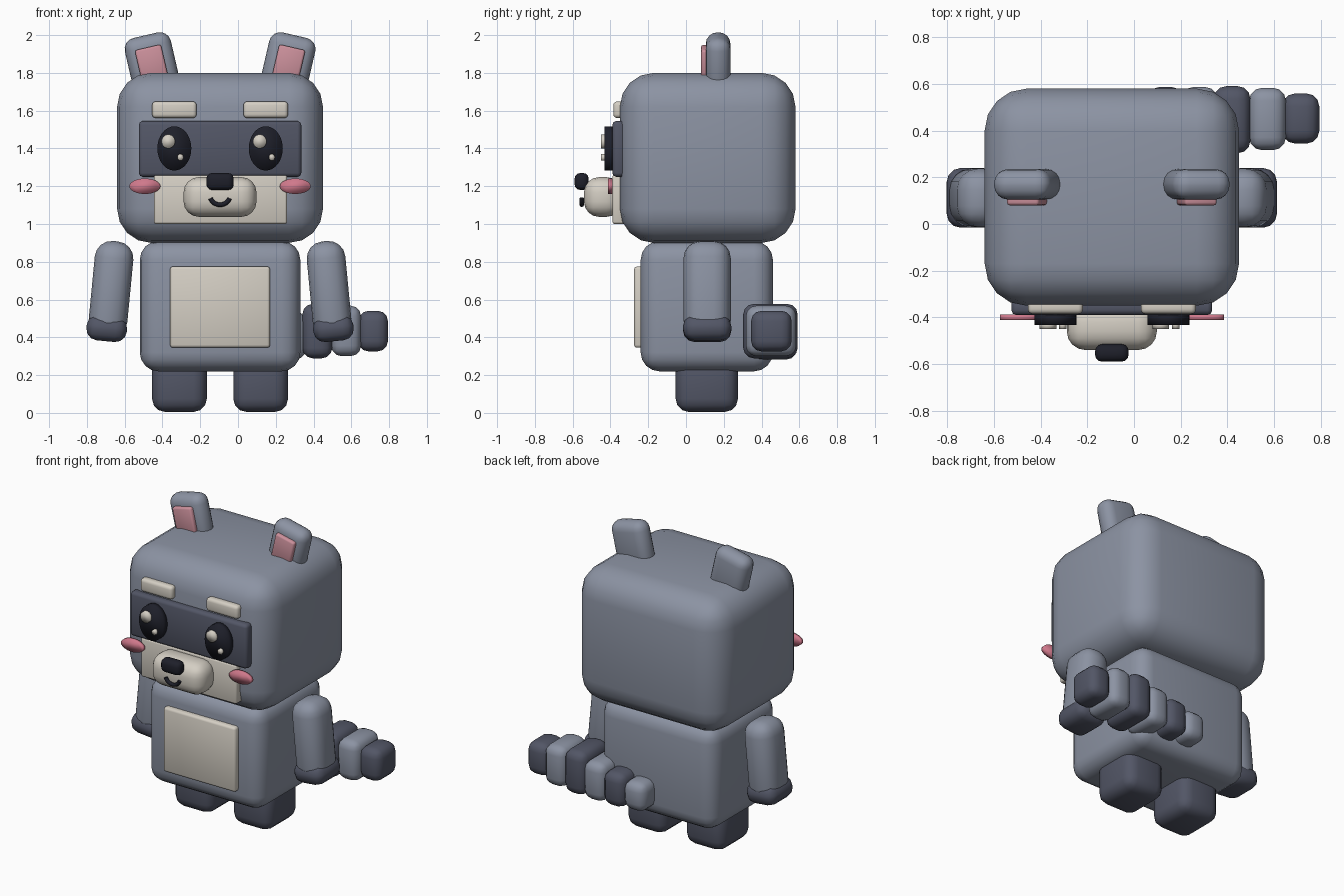
import bpy, math

if "Cube" in bpy.data.objects:
    bpy.data.objects.remove(bpy.data.objects["Cube"])

CX = -0.095  # symmetry plane of the figure


def mat(name, rgb):
    m = bpy.data.materials.new(name)
    m.diffuse_color = (*rgb, 1)
    m.use_nodes = True
    m.node_tree.nodes["Principled BSDF"].inputs["Base Color"].default_value = m.diffuse_color
    return m


GREY = mat("grey_fur", (0.262, 0.292, 0.366))
DARK = mat("dark_fur", (0.085, 0.093, 0.133))
CREAM = mat("cream", (0.66, 0.62, 0.55))
EAR_PINK = mat("ear_pink", (0.60, 0.28, 0.33))
CHEEK_PINK = mat("cheek_pink", (0.63, 0.19, 0.26))
BLACK = mat("black", (0.013, 0.014, 0.023))


def smooth(o, angle=None):
    if angle is None:
        bpy.ops.object.shade_smooth()
    else:
        bpy.ops.object.shade_smooth_by_angle(angle=math.radians(angle))


def box(name, center, size, bevel, material, seg=3, tilt=0):
    """Rounded box, tilt in degrees about y."""
    bpy.ops.mesh.primitive_cube_add(size=1, location=center)
    o = bpy.context.object
    o.name = name
    o.scale = size
    bpy.ops.object.transform_apply(location=False, rotation=False, scale=True)
    b = o.modifiers.new("Bevel", 'BEVEL')
    b.width = min(bevel, min(size) * 0.49)
    b.segments = seg
    b.limit_method = 'NONE'
    bpy.ops.object.modifier_apply(modifier="Bevel")
    o.rotation_euler.y = math.radians(tilt)
    o.data.materials.append(material)
    smooth(o)
    return o


def span(name, x, y, z, bevel, material, seg=3):
    """Rounded box from axis ranges."""
    return box(name, [(a + b) / 2 for a, b in (x, y, z)],
               [b - a for a, b in (x, y, z)], bevel, material, seg)


def disc(name, x, z, rx, rz, y0, y1, material):
    """Elliptical disc facing the front."""
    bpy.ops.mesh.primitive_cylinder_add(vertices=32, radius=1, depth=1,
                                        location=(x, (y0 + y1) / 2, z),
                                        rotation=(math.pi / 2, 0, 0))
    o = bpy.context.object
    o.name = name
    o.scale = (rx, rz, y1 - y0)
    bpy.ops.object.transform_apply(location=False, rotation=True, scale=True)
    o.data.materials.append(material)
    smooth(o)
    return o


# Head and body
span("head", (-0.64, 0.45), (-0.35, 0.58), (0.90, 1.80), 0.18, GREY, 4)
span("body", (-0.52, 0.33), (-0.24, 0.46), (0.22, 0.91), 0.10, GREY, 4)
span("belly_patch", (-0.36, 0.17), (-0.275, -0.20), (0.345, 0.775), 0.015, CREAM, 2)

# Face plates
span("eye_mask", (-0.525, 0.335), (-0.39, -0.32), (1.25, 1.545), 0.02, DARK, 2)
span("muzzle_patch", (-0.445, 0.26), (-0.39, -0.32), (1.0, 1.26), 0.012, CREAM, 2)

# Snout and nose
span("snout", (-0.288, 0.098), (-0.54, -0.34), (1.038, 1.248), 0.08, CREAM, 4)
span("nose", (-0.167, -0.023), (-0.59, -0.515), (1.18, 1.27), 0.03, BLACK)

# Smile: lower arc of a thin tube
curve = bpy.data.curves.new("mouth", 'CURVE')
curve.dimensions = '3D'
curve.bevel_depth = 0.012
curve.bevel_resolution = 2
curve.use_fill_caps = True
arc = curve.splines.new('POLY')
arc.points.add(12)
for i, p in enumerate(arc.points):
    a = math.pi * (1.08 + 0.84 * i / 12)
    p.co = (CX + 0.052 * math.cos(a), -0.552, 1.148 + 0.046 * math.sin(a), 1)
curve.materials.append(BLACK)
mouth = bpy.data.objects.new("mouth", curve)
bpy.context.collection.objects.link(mouth)

# Paired parts
for side, s in (("left", -1), ("right", 1)):
    # Eyes with highlights on the same side of both
    ex = CX + s * 0.242
    disc(side + "_eye", ex, 1.40, 0.09, 0.117, -0.432, -0.38, BLACK)
    disc(side + "_eye_glint_large", ex - 0.032, 1.437, 0.036, 0.037, -0.45, -0.42, CREAM)
    disc(side + "_eye_glint_small", ex + 0.032, 1.353, 0.016, 0.018, -0.45, -0.42, CREAM)
    box(side + "_brow", (CX + s * 0.242, -0.355, 1.605), (0.236, 0.06, 0.088), 0.02, CREAM)
    disc(side + "_cheek", CX + s * 0.398, 1.20, 0.082, 0.041, -0.412, -0.388, CHEEK_PINK)

    # Ears leaning outward
    box(side + "_ear", (CX + s * 0.363, 0.17, 1.858), (0.25, 0.13, 0.29), 0.06, GREY, 4, s * 13)
    box(side + "_inner_ear", (CX + s * 0.363, 0.105, 1.85), (0.142, 0.05, 0.175), 0.012,
        EAR_PINK, 2, s * 13)

    # Arms and paws, tilted slightly outward at the bottom
    box(side + "_arm", (CX + s * 0.577, 0.112, 0.655), (0.205, 0.25, 0.51), 0.09, GREY, 4, -s * 5.5)
    box(side + "_paw", (CX + s * 0.600, 0.112, 0.447), (0.215, 0.256, 0.135), 0.06, DARK, 3, -s * 5.5)

    # Legs
    box(side + "_leg", (CX + s * 0.215, 0.11, 0.16), (0.29, 0.33, 0.31), 0.07, DARK)

# Banded tail sweeping from the back to the right: x, y, z, size
tail = [(-0.01, 0.485, 0.385, 0.19), (0.135, 0.475, 0.395, 0.225),
        (0.28, 0.46, 0.41, 0.255), (0.42, 0.447, 0.433, 0.288),
        (0.572, 0.45, 0.434, 0.267), (0.715, 0.452, 0.433, 0.215)]
for i, (x, y, z, d) in enumerate(tail):
    box(f"tail_band_{i + 1}", (x, y, z), (0.158, d, d), 0.055, DARK if i % 2 else GREY)
